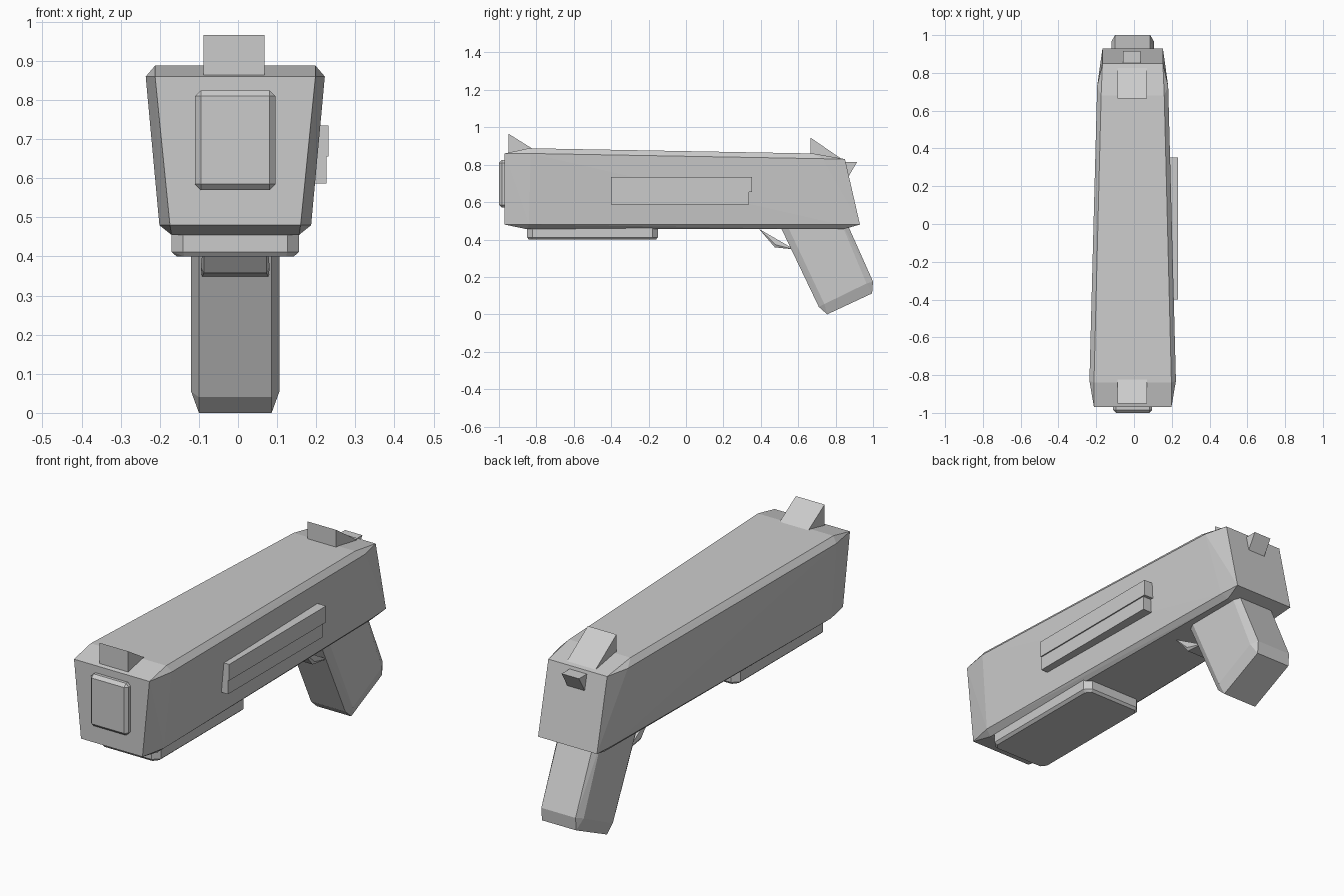
import bpy, bmesh, math
from mathutils import Vector

if "Cube" in bpy.data.objects:
    bpy.data.objects.remove(bpy.data.objects["Cube"])

CX = -0.007  # centre line of the symmetric parts

grey = bpy.data.materials.new("plain grey")
grey.diffuse_color = (0.6, 0.6, 0.6, 1)
grey.use_nodes = True
grey.node_tree.nodes["Principled BSDF"].inputs["Base Color"].default_value = grey.diffuse_color


def finish(name, bm):
    bmesh.ops.recalc_face_normals(bm, faces=bm.faces)
    mesh = bpy.data.meshes.new(name)
    bm.to_mesh(mesh)
    bm.free()
    mesh.materials.append(grey)
    obj = bpy.data.objects.new(name, mesh)
    bpy.context.collection.objects.link(obj)
    return obj


def mirrored_hull(name, points, cx=CX):
    """Convex solid from (half width, y, z) points mirrored about cx."""
    bm = bmesh.new()
    for w, y, z in points:
        for s in (-1, 1):
            bm.verts.new((cx + s * w, y, z))
    bmesh.ops.convex_hull(bm, input=bm.verts[:])
    bmesh.ops.delete(bm, geom=[v for v in bm.verts if not v.link_faces], context='VERTS')
    bmesh.ops.dissolve_limit(bm, angle_limit=math.radians(1.5),
                             verts=bm.verts[:], edges=bm.edges[:])
    return finish(name, bm)


def prism(name, half_width, profile, cx=CX):
    """Side profile of (y, z) points given a width."""
    return mirrored_hull(name, [(half_width, y, z) for y, z in profile], cx)


def block(name, lo, hi, bevel=0.0):
    bm = bmesh.new()
    bmesh.ops.create_cube(bm, size=1)
    lo, hi = Vector(lo), Vector(hi)
    for v in bm.verts:
        v.co = [(lo[i] + hi[i]) / 2 + v.co[i] * (hi[i] - lo[i]) for i in range(3)]
    if bevel:
        bmesh.ops.bevel(bm, geom=bm.edges[:], offset=bevel, segments=1,
                        affect='EDGES', profile=0.5)
    return finish(name, bm)


# Tapered body: every corner has an end, a side and a top/bottom point
mirrored_hull("body", [
    (0.205, -0.97, 0.86), (0.229, -0.83, 0.86), (0.205, -0.84, 0.888),
    (0.167, -0.97, 0.48), (0.194, -0.84, 0.48), (0.163, -0.85, 0.455),
    (0.160, 0.85, 0.83), (0.188, 0.73, 0.832), (0.167, 0.68, 0.86),
    (0.160, 0.93, 0.48), (0.167, 0.82, 0.48), (0.142, 0.84, 0.455),
])

# Raised plate on the front end
block("muzzle_plate", (-0.11, -1.0, 0.57), (0.096, -0.94, 0.825), 0.015)

# Plate under the front of the body, with cut corners
rail = [(0.163, -0.82, z) for z in (0.412, 0.47)] + [(0.163, -0.18, z) for z in (0.412, 0.47)]
rail += [(0.133, y, z) for y in (-0.85, -0.15) for z in (0.412, 0.47)]
rail += [(0.150, y, 0.40) for y in (-0.815, -0.185)] + [(0.130, y, 0.40) for y in (-0.84, -0.16)]
mirrored_hull("under_plate", rail)

# Slanted grip with bevelled edges
outline = [(0.49, 0.50), (0.71, 0.04), (0.755, 0.0), (0.995, 0.112), (1.0, 0.175), (0.855, 0.50)]
cheek = [(0.53, 0.50), (0.74, 0.055), (0.965, 0.165), (0.825, 0.50)]
mirrored_hull("grip", [(0.093, y, z) for y, z in outline] +
              [(0.113, y, z) for y, z in cheek])

# Thin trigger wedge reaching from the body to the grip
mirrored_hull("trigger", [(0.080, 0.39, 0.457), (0.080, 0.475, 0.358),
                          (0.088, 0.48, 0.372), (0.085, 0.58, 0.347)])

# Sights on top and the small nub at the back
prism("front_sight", 0.078, [(-0.95, 0.966), (-0.95, 0.86), (-0.82, 0.875), (-0.82, 0.885)], -0.01)
prism("rear_sight", 0.078, [(0.665, 0.945), (0.665, 0.84), (0.80, 0.82), (0.83, 0.832)], -0.01)
prism("rear_nub", 0.047, [(0.82, 0.815), (0.915, 0.815), (0.868, 0.735), (0.83, 0.735)], -0.012)

# Two stacked strips on the right side
block("upper_side_strip", (0.14, -0.40, 0.655), (0.232, 0.352, 0.735))
block("lower_side_strip", (0.14, -0.40, 0.587), (0.226, 0.337, 0.655))
